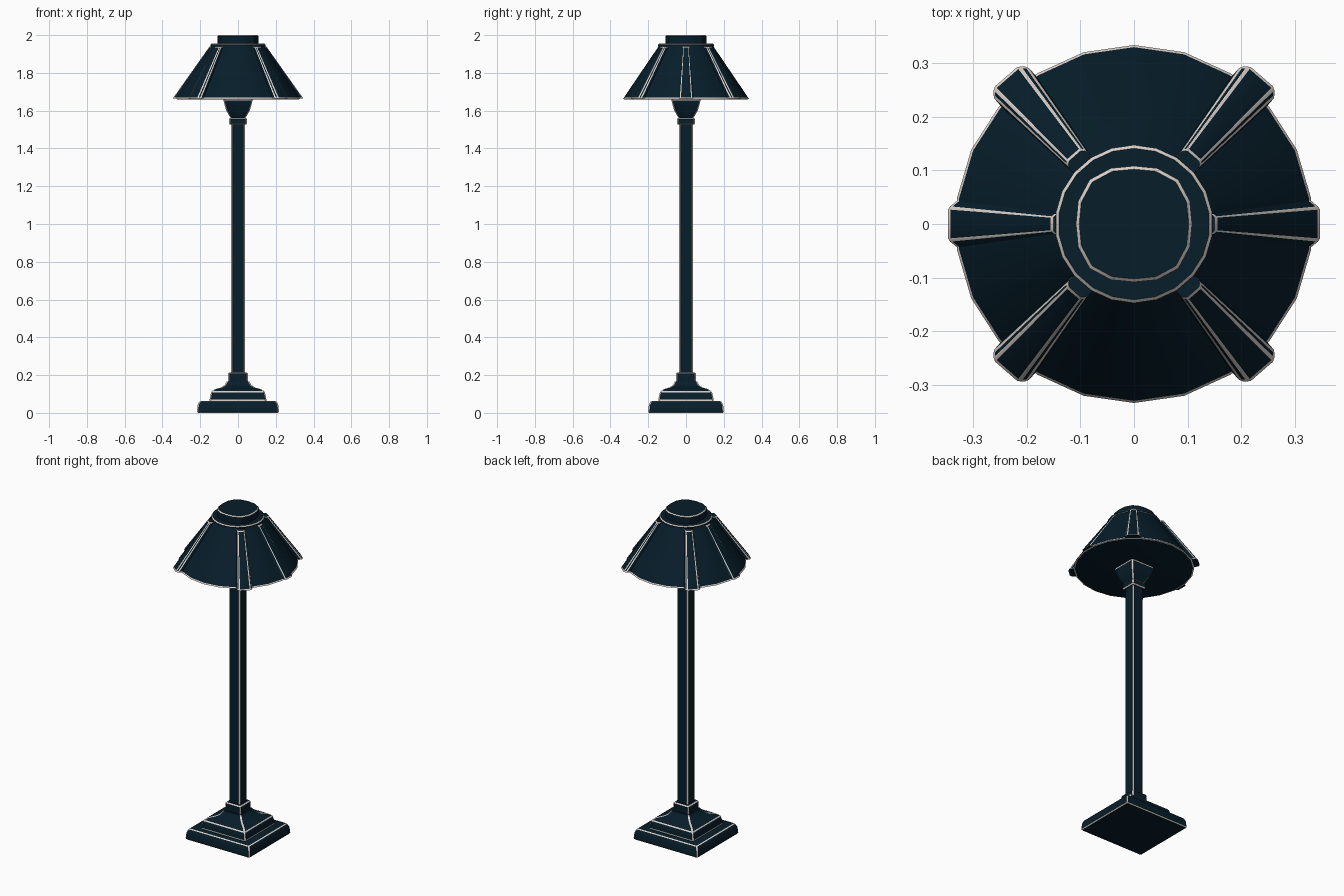
import bpy, bmesh, math
from mathutils import Vector

if "Cube" in bpy.data.objects:
    bpy.data.objects.remove(bpy.data.objects["Cube"])


def flat(name, rgb):
    mat = bpy.data.materials.new(name)
    mat.diffuse_color = (*rgb, 1)
    mat.use_nodes = True
    mat.node_tree.nodes["Principled BSDF"].inputs["Base Color"].default_value = mat.diffuse_color
    return mat


paint = flat("dark_blue_green_paint", (0.002, 0.0125, 0.023))
worn = flat("worn_pale_edge", (0.72, 0.65, 0.60))


def loft(name, rings, bands=(), sides=()):
    """Skin a stack of point rings; listed bands and sides get the worn edge colour."""
    bm = bmesh.new()
    rows = [[bm.verts.new(p) for p in ring] for ring in rings]
    n = len(rows[0])
    for k, (a, b) in enumerate(zip(rows, rows[1:])):
        for i in range(n):
            j = (i + 1) % n
            face = bm.faces.new((a[i], a[j], b[j], b[i]))
            face.material_index = int(k in bands or i in sides)
    bm.faces.new(rows[0][::-1])
    bm.faces.new(rows[-1])
    bmesh.ops.recalc_face_normals(bm, faces=bm.faces)
    mesh = bpy.data.meshes.new(name)
    bm.to_mesh(mesh)
    bm.free()
    mesh.materials.append(paint)
    mesh.materials.append(worn)
    obj = bpy.data.objects.new(name, mesh)
    bpy.context.collection.objects.link(obj)
    bpy.ops.object.select_all(action='DESELECT')
    obj.select_set(True)
    bpy.context.view_layer.objects.active = obj
    bpy.ops.object.shade_smooth_by_angle(angle=math.radians(30))
    return obj


def square(hx, hy, z, c):
    """Rectangle ring with chamfered corners."""
    return [(hx, -hy + c, z), (hx, hy - c, z), (hx - c, hy, z), (-hx + c, hy, z),
            (-hx, hy - c, z), (-hx, -hy + c, z), (-hx + c, -hy, z), (hx - c, -hy, z)]


def circle(r, z, n=22, bulge=0.0):
    """Polygon ring; bulge pushes the diagonals out for a squarish outline."""
    ring = []
    for i in range(n):
        a = math.pi / 2 + 2 * math.pi * i / n
        k = r * (1 + bulge * math.sin(2 * a) ** 2)
        ring.append((k * math.cos(a), k * math.sin(a), z))
    return ring


def square_loft(name, profile, bands=(), c=.007):
    """Square part whose corner chamfers are worn."""
    return loft(name, [square(hx, hy, z, c) for hx, hy, z in profile], bands, (1, 3, 5, 7))


# Stepped foot
square_loft("base_plate", [(.212, .195, 0), (.217, .200, .006), (.214, .197, .04),
                           (.208, .191, .054), (.203, .186, .060), (.197, .180, .064)],
            (0, 4))
square_loft("base_step", [(.150, .146, .06), (.150, .146, .070), (.147, .143, .09),
                          (.142, .138, .109), (.137, .133, .115), (.122, .118, .126),
                          (.090, .088, .134), (.072, .070, .146), (.060, .060, .165)],
            (0, 3))
square_loft("base_collar", [(.052, .052, .15), (.052, .052, .208), (.045, .045, .215)], (1,))

# Post and its upper collar
square_loft("post", [(.037, .037, .20), (.037, .037, 1.58)])
square_loft("post_collar", [(.042, .042, 1.526), (.048, .048, 1.533), (.048, .048, 1.555),
                            (.042, .042, 1.562)], (0, 2))

# Flared holder under the shade
square_loft("shade_holder", [(.037, .037, 1.56), (.046, .046, 1.572), (.062, .062, 1.60),
                             (.071, .071, 1.63), (.077, .077, 1.654), (.079, .079, 1.668)],
            (4,))

# Conical shade, rim and cap
loft("shade", [circle(.326, 1.660), circle(.333, 1.662), circle(.329, 1.669),
               circle(.142, 1.945)], (0, 1))
loft("shade_rim", [circle(.143, 1.936), circle(.147, 1.941), circle(.147, 1.949),
                   circle(.141, 1.955)], (0, 2))
loft("top_cap", [circle(.108, 1.95, 16, .08), circle(.108, 1.994, 16, .08),
                 circle(.102, 2.0, 16, .08)], (1,))


def rib(name, angle, half, k, taper):
    """Tapered strap down the shade; half = (radius, half width) points, edges worn in pairs."""
    out = Vector((math.cos(angle), math.sin(angle), 0))
    side = Vector((-out.y, out.x, 0))
    section = [(r, -w) for r, w in half] + [(r, w) for r, w in reversed(half)]
    rings = []
    for t in (0, .025, .978, 1):
        ring = []
        for r, w in section:
            r_top = .138 + (r - .315) * k
            p = out * (r_top + (r - r_top) * t) + side * w * (taper + (1 - taper) * t)
            ring.append(p + Vector((0, 0, 1.940 - .276 * t)))
        rings.append(ring)
    n = len(section)
    edges = [i for i in range(1, len(half), 2)]
    return loft(name, rings, (0, 2), edges + [n - 2 - i for i in edges])


side_half = [(.315, .055), (.342, .033), (.346, .027)]
corner_half = [(.315, .043), (.347, .043), (.354, .039), (.359, .034), (.363, .027)]
for sx in (1, -1):
    tag = "right" if sx > 0 else "left"
    rib("side_rib_" + tag, 0 if sx > 0 else math.pi, side_half, .39, .42)
    for sy in (1, -1):
        rib("corner_rib_%s_%s" % (tag, "back" if sy > 0 else "front"),
            math.atan2(sy * math.sin(math.radians(49)), sx * math.cos(math.radians(49))),
            corner_half, .62, .52)
